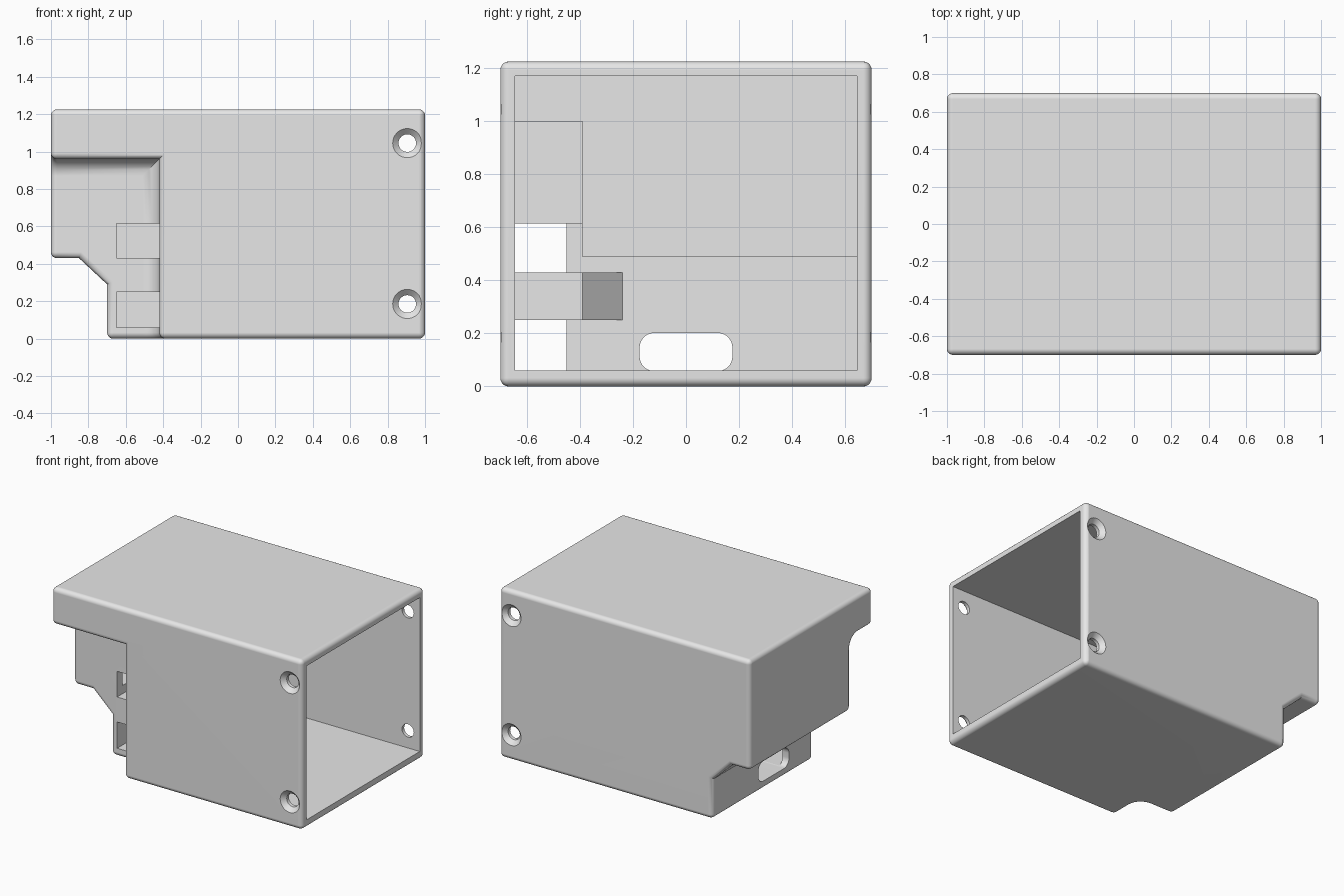
import bpy, bmesh, math

cube = bpy.data.objects.get("Cube")
if cube:
    bpy.data.objects.remove(cube, do_unlink=True)

grey = bpy.data.materials.new("light_grey_plastic")
grey.use_nodes = True
grey.diffuse_color = (0.8, 0.8, 0.8, 1)
for node in grey.node_tree.nodes:
    if node.type == 'BSDF_PRINCIPLED':
        node.inputs["Base Color"].default_value = (0.8, 0.8, 0.8, 1)


def to_object(name, bm):
    bmesh.ops.recalc_face_normals(bm, faces=bm.faces)
    mesh = bpy.data.meshes.new(name)
    bm.to_mesh(mesh)
    bm.free()
    mesh.materials.append(grey)
    obj = bpy.data.objects.new(name, mesh)
    bpy.context.collection.objects.link(obj)
    return obj


def loft(name, rings):
    """Closed solid through rings of equal point count."""
    bm = bmesh.new()
    loops = [[bm.verts.new(p) for p in ring] for ring in rings]
    for a, b in zip(loops, loops[1:]):
        for i in range(len(a)):
            j = (i + 1) % len(a)
            bm.faces.new((a[i], a[j], b[j], b[i]))
    bm.faces.new(loops[0])
    bm.faces.new(loops[-1])
    return to_object(name, bm)


def box(name, x, y, z):
    return loft(name, [[(x[0], y[0], h), (x[1], y[0], h), (x[1], y[1], h), (x[0], y[1], h)] for h in z])


def cut(obj, cutter):
    """Subtract the cutter for good and remove it."""
    mod = obj.modifiers.new("cut", 'BOOLEAN')
    mod.operation = 'DIFFERENCE'
    mod.solver = 'EXACT'
    mod.object = cutter
    bpy.context.view_layer.update()
    deps = bpy.context.evaluated_depsgraph_get()
    mesh = bpy.data.meshes.new_from_object(obj.evaluated_get(deps))
    obj.modifiers.clear()
    obj.data = mesh
    bpy.data.objects.remove(cutter, do_unlink=True)


# Outer body: side profile with a stepped, chamfered end
W, H, T = 0.70, 1.225, 0.055
profile = [(-1, .43), (-.85, .43), (-.70, .29), (-.70, 0), (1, 0), (1, H), (-1, H)]
body = loft("enclosure_body", [[(x, y, z) for x, z in profile] for y in (-W, W)])

# Front recess, filleted where it meets its back wall
recess = box("recess_cutter", (-1.5, -.42), (-1, -.45), (-.5, .96))
bm = bmesh.new()
bm.from_mesh(recess.data)
inner = [e for e in bm.edges
         if all(abs(v.co.y + .45) < 1e-4 for v in e.verts)
         and (all(v.co.x > -.5 for v in e.verts) or all(v.co.z > .9 for v in e.verts))]
bmesh.ops.bevel(bm, geom=inner, offset=.09, segments=8, profile=.5, affect='EDGES')
bm.to_mesh(recess.data)
bm.free()
cut(body, recess)

# Round the convex outer edges
bm = bmesh.new()
bm.from_mesh(body.data)
bmesh.ops.remove_doubles(bm, verts=bm.verts, dist=1e-5)
convex = [e for e in bm.edges if e.is_manifold and e.calc_face_angle_signed(0) > .9]
bmesh.ops.bevel(bm, geom=convex, offset=.032, segments=5, profile=.5,
                affect='EDGES', clamp_overlap=False)
bm.to_mesh(body.data)
bm.free()

# Hollow interior, open at the left end
I, F, C = W - T, .06, 1.17
for x, y, z in (((-.37, 1.5), (-I, I), (F, C)),
                ((-.945, 0), (-I, I), (1.0, C)),
                ((-.945, 0), (-.39, I), (.49, C)),
                ((-.65, 0), (-.39, I), (F, C))):
    cut(body, box("cavity_cutter", x, y, z))

# Two strap openings through the recess corner
for z in ((F, .25), (.43, .615)):
    cut(body, box("strap_cutter", (-.65, -.2), (-I, 0), z))

# Rounded connector slot in the stepped end
slot = []
for k, (cy, cz) in enumerate(((.12, .147), (-.12, .147), (-.12, .113), (.12, .113))):
    for i in range(7):
        a = math.pi / 2 * (k + i / 6)
        slot.append((cy + .055 * math.cos(a), cz + .055 * math.sin(a)))
cut(body, loft("slot_cutter", [[(x, y, z) for y, z in slot] for x in (-.8, -.5)]))

# Countersunk screw holes near the open end
N = 32
turns = [2 * math.pi * i / N for i in range(N)]
for side in (-1, 1):
    for z in (.185, 1.045):
        cut(body, loft("screw_cutter", [
            [(.905 + r * math.cos(a), side * y, z + r * math.sin(a)) for a in turns]
            for r, y in ((.078, .8), (.078, W), (.047, .67), (.047, .55))]))

# Sloped rib inside, between the strap openings
rib = [(-.50, -.39), (-.50, -.42), (-.68, -.42), (-.68, -.24), (-.65, -.24)]
loft("strap_rib", [[(x, y, z) for x, y in rib] for z in (.25, .43)])

# Smooth rounded edges, flat panels
bpy.ops.object.select_all(action='DESELECT')
body.select_set(True)
bpy.context.view_layer.objects.active = body
bpy.ops.object.shade_smooth_by_angle(angle=math.radians(30))
weighted = body.modifiers.new("panel_normals", 'WEIGHTED_NORMAL')
weighted.keep_sharp = True
